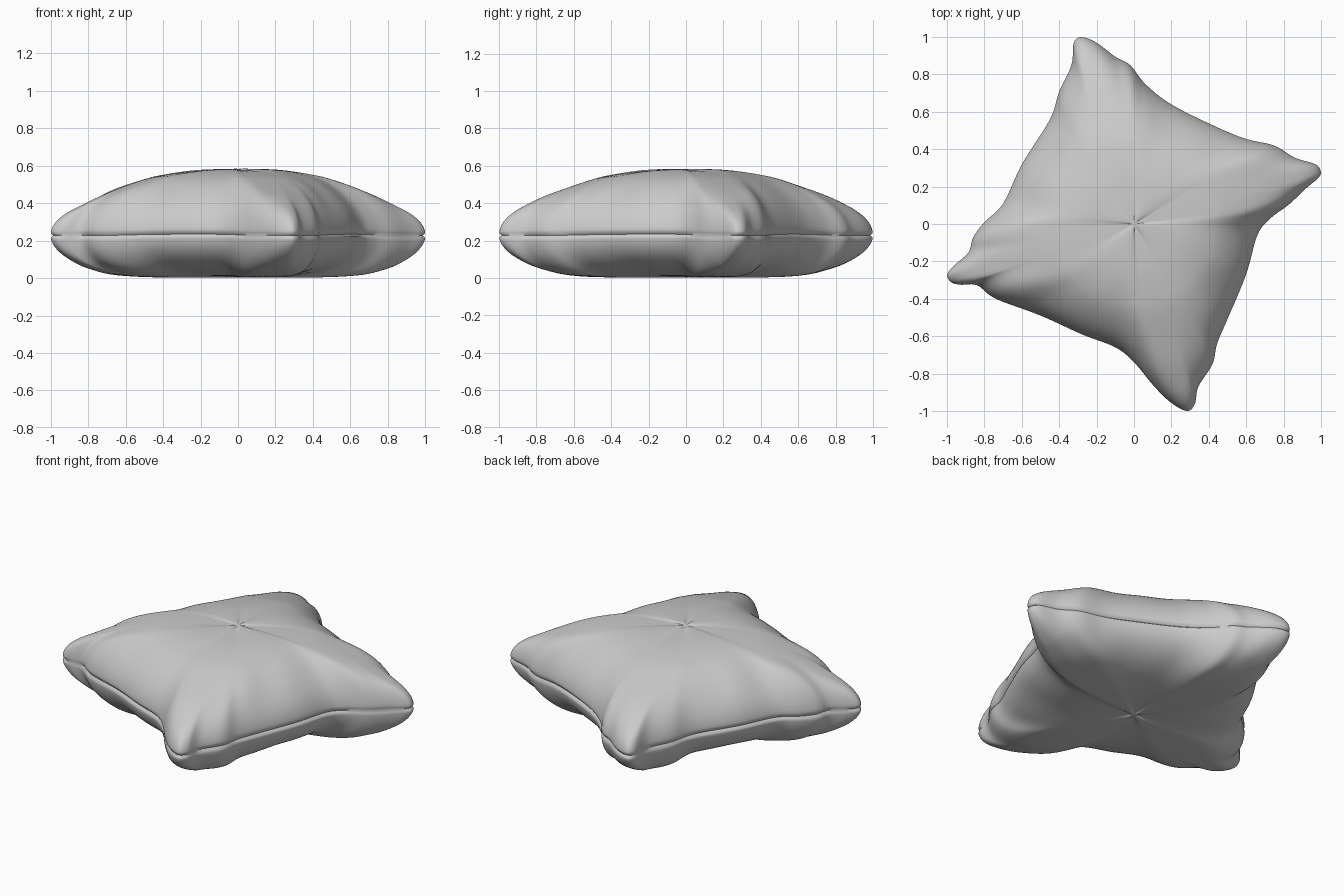
import bpy, bmesh, math
from mathutils import Vector

if "Cube" in bpy.data.objects:
    bpy.data.objects.remove(bpy.data.objects["Cube"])

# Seam outline seen from above, counter-clockwise from the back corner
OUTLINE = [
    (-.28, 1), (-.322, .97), (-.335, .85), (-.40, .71), (-.45, .56), (-.60, .32), (-.70, .11),
    (-.80, .01), (-.86, -.07), (-.885, -.15), (-.96, -.22),
    (-1, -.27), (-.98, -.31), (-.93, -.325), (-.84, -.328), (-.74, -.40), (-.50, -.49),
    (-.28, -.59), (-.10, -.66), (0, -.74), (.10, -.86), (.19, -.95),
    (.28, -1), (.325, -.965), (.345, -.87), (.42, -.75), (.445, -.64), (.50, -.51), (.60, -.27),
    (.66, -.06), (.73, .03), (.83, .105), (.92, .19), (.985, .245),
    (1, .28), (.97, .32), (.86, .355), (.75, .42), (.60, .455), (.44, .52), (.20, .64),
    (.06, .75), (-.02, .85), (-.10, .895), (-.20, .97)]
TOP = [(0, .35), (.25, .343), (.45, .315), (.6, .27), (.75, .218), (.9, .16), (1.06, .115)]
BOTTOM = [(0, .222), (.3, .225), (.55, .22), (.7, .205), (.85, .17), (.95, .135), (1.06, .10)]
SEAM_Z, STEPS, ROWS = .227, 6, 44


def catmull(a, b, c, d, t):
    return .5 * (2 * b + (c - a) * t + (2 * a - 5 * b + 4 * c - d) * t * t
                 + (3 * b - a - 3 * c + d) * t ** 3)


def curve(table, x):
    """Smooth lookup in a small height table."""
    for i in range(len(table) - 1):
        if x <= table[i + 1][0] or i == len(table) - 2:
            (x0, y0), (x1, y1) = table[i], table[i + 1]
            ya = table[i - 1][1] if i else y0
            yd = table[min(i + 2, len(table) - 1)][1]
            return catmull(ya, y0, y1, yd, min(1, (x - x0) / (x1 - x0)))


def smooth(x):
    x = max(0, min(1, x))
    return x * x * (3 - 2 * x)


# Dense closed outline
pts = [Vector(p) for p in OUTLINE]
n = len(pts)
ring = [catmull(pts[i - 1], pts[i], pts[(i + 1) % n], pts[(i + 2) % n], k / STEPS)
        for i in range(n) for k in range(STEPS)]
N = len(ring)

bm = bmesh.new()


def make_row(s, table, sign, base_p, pinch):
    """One ring of the pillow cover at fraction s of the outline."""
    row = []
    for p in ring:
        R = p.length
        power = base_p + 11 * smooth((R - .65) / .38)
        q = p * s
        h = curve(table, q.length) * math.sqrt(max(0, 1 - s ** power))
        # soft puckers beside the corners
        a = math.atan2(p.y, p.x)
        h *= 1 + .04 * math.sin(14 * a + sign) * smooth((s - .6) / .3) * smooth((R - .6) / .2)
        seam = SEAM_Z + .008 * smooth((.85 - R) / .25)
        q = q * (1 - pinch / R)
        row.append(bm.verts.new((q.x, q.y, max(0.001, seam + sign * h))))
    return row


def bridge(a, b, flip):
    for i in range(N):
        j = (i + 1) % N
        f = (a[i], a[j], b[j], b[i])
        bm.faces.new(f[::-1] if flip else f)


# Upper and lower covers share the pinched seam ring
seam_row = make_row(1, TOP, 1, 4.5, .016)
for table, sign, base_p in ((TOP, 1, 4.5), (BOTTOM, -1, 3.8)):
    prev = seam_row
    for k in range(1, ROWS):
        s = math.cos(k / ROWS * math.pi / 2)
        row = make_row(s, table, sign, base_p, .002 if k == 1 else 0)
        bridge(prev, row, sign < 0)
        prev = row
    pole = bm.verts.new((0, 0, SEAM_Z + sign * table[0][1]))
    for i in range(N):
        f = (prev[i], prev[(i + 1) % N], pole)
        bm.faces.new(f if sign > 0 else f[::-1])

bmesh.ops.recalc_face_normals(bm, faces=bm.faces)
mesh = bpy.data.meshes.new("pillow")
bm.to_mesh(mesh)
bm.free()
pillow = bpy.data.objects.new("pillow", mesh)
bpy.context.collection.objects.link(pillow)
bpy.context.view_layer.objects.active = pillow
pillow.select_set(True)
bpy.ops.object.shade_smooth_by_angle(angle=math.radians(60))
